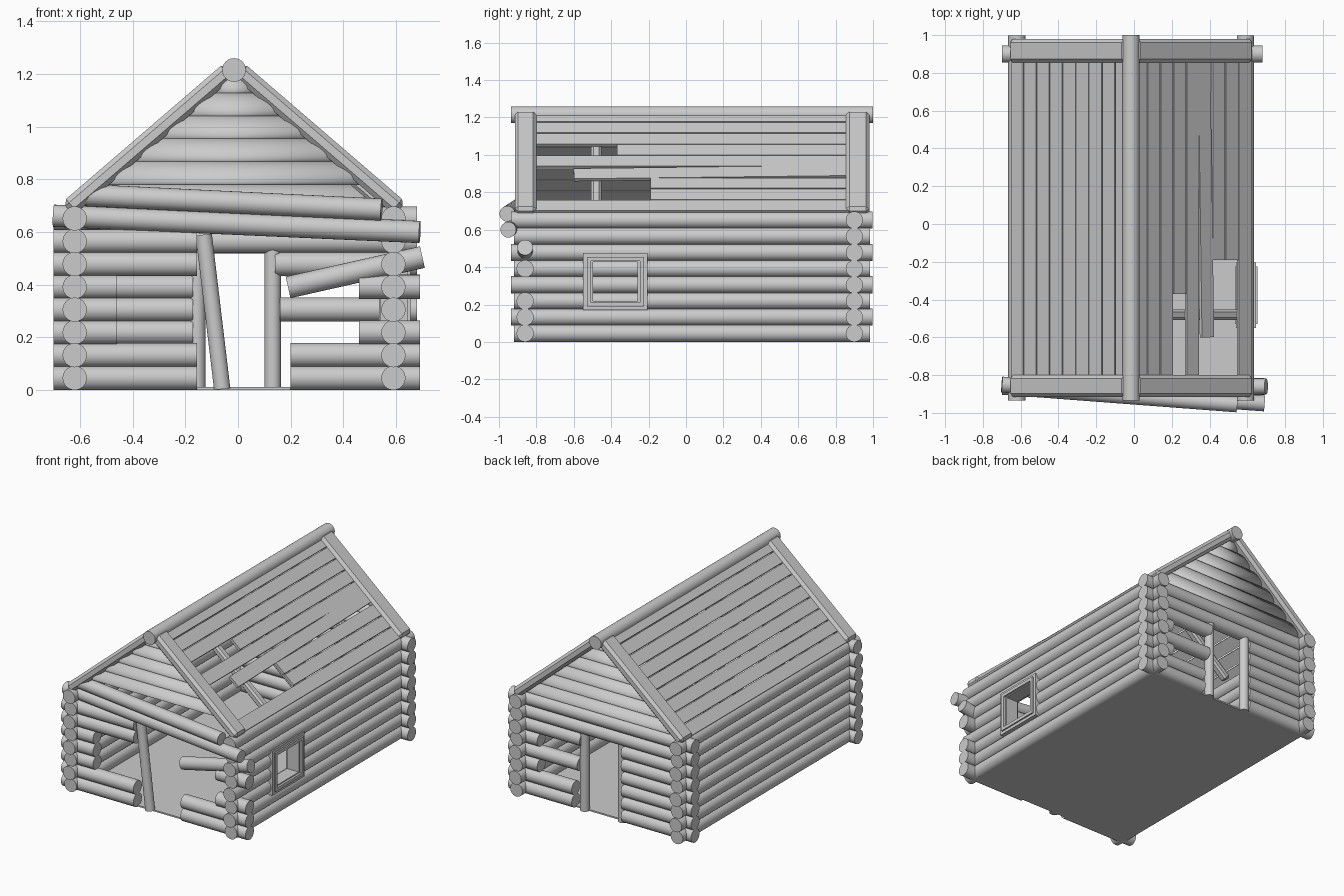
import bpy, bmesh, math
from mathutils import Vector, Matrix

cube = bpy.data.objects.get("Cube")
if cube:
    bpy.data.objects.remove(cube)

wood = bpy.data.materials.new("weathered_grey")
wood.use_nodes = True
GREY = (0.6, 0.6, 0.6, 1)
wood.diffuse_color = GREY
wood.node_tree.nodes["Principled BSDF"].inputs["Base Color"].default_value = GREY

CX = -0.015                   # ridge line
LEFT, RIGHT = 0.59, -0.62     # side wall centres
FRONT, BACK = -0.86, 0.9      # end wall centres
R, PITCH, ROWS = 0.046, 0.0865, 8
SLOPE = 0.86
ANGLE = math.atan(SLOPE)


def finish(name, bm):
    me = bpy.data.meshes.new(name)
    bm.to_mesh(me)
    bm.free()
    me.materials.append(wood)
    ob = bpy.data.objects.new(name, me)
    bpy.context.collection.objects.link(ob)
    return ob


def add_log(bm, p, q, r=R):
    p, q = Vector(p), Vector(q)
    d = q - p
    mat = Matrix.Translation((p + q) / 2) @ d.to_track_quat('Z', 'Y').to_matrix().to_4x4()
    geo = bmesh.ops.create_cone(bm, cap_ends=True, segments=24, radius1=r, radius2=r,
                                depth=d.length, matrix=mat)
    for f in {f for v in geo["verts"] for f in v.link_faces}:
        f.smooth = len(f.verts) == 4


def log(name, p, q, r=R):
    bm = bmesh.new()
    add_log(bm, p, q, r)
    return finish(name, bm)


def box(name, centre, size, rot=None, bevel=0):
    bm = bmesh.new()
    mat = Matrix.Translation(centre) @ (rot or Matrix()) @ Matrix.Diagonal((*size, 1))
    bmesh.ops.create_cube(bm, size=1, matrix=mat)
    if bevel:
        bmesh.ops.bevel(bm, geom=bm.edges[:], offset=bevel, segments=1, affect='EDGES')
    return finish(name, bm)


def row_z(i):
    return 0.046 + PITCH * i


def roof_z(dx):
    return 1.25 - SLOPE * dx


# Floor
box("floor", ((LEFT + RIGHT) / 2, 0.02, 0.006), (LEFT - RIGHT, BACK - FRONT, 0.01))

# Side walls, the left one split around the window
for i in range(ROWS):
    z = row_z(i)
    y0, y1 = -0.92 - 0.015 * (i % 2), 0.985 + 0.012 * (i % 2)
    log("right_wall_log", (RIGHT, y0, z), (RIGHT, y1, z))
    if 2 <= i <= 4:
        log("left_wall_log_front", (LEFT, y0, z), (LEFT, -0.5, z))
        log("left_wall_log_back", (LEFT, -0.25, z), (LEFT, y1, z))
    else:
        log("left_wall_log", (LEFT, y0, z), (LEFT, y1, z))

# Front wall: broken logs either side of the entrance
front_right = [-0.155, -0.155, -0.46, -0.46, -0.46, -0.155, -0.155]
for i, end in enumerate(front_right):
    log("front_wall_log_right", (-0.7, FRONT, row_z(i)), (end, FRONT, row_z(i)))
for i, start in {0: 0.2, 1: 0.2, 2: 0.46, 4: 0.46}.items():
    log("front_wall_log_left", (start, FRONT, row_z(i)), (0.69, FRONT, row_z(i)))
log("slipped_wall_log", (0.19, FRONT, 0.39), (0.7, FRONT, 0.505), 0.042)
log("fallen_lintel", (-0.7, -0.85, 0.662), (0.69, -0.95, 0.6), 0.042)
log("fallen_gable_log", (-0.58, -0.87, 0.74), (0.545, -0.955, 0.685), 0.042)
log("leaning_post", (-0.06, FRONT, 0.004), (-0.13, FRONT, 0.59), 0.031)

# Back wall with doorway and a broken gap
for i in range(ROWS):
    z = row_z(i)
    if i >= 6:
        log("back_wall_log", (-0.7, BACK, z), (0.68, BACK, z))
        continue
    log("back_wall_log_right", (-0.7, BACK, z), (-0.17, BACK, z))
    start = (0.2, 0.2, 0.46, 0.16, 0.46, 0.14)[i]
    log("back_wall_log_left", (start, BACK, z), (0.68, BACK, z))
for x in (-0.155, 0.132):
    log("door_post", (x, BACK, 0), (x, BACK, 0.55), 0.031)


# Gable logs trimmed to the roof pitch
def gable(name, y, first):
    bm = bmesh.new()
    for i in range(first, 14):
        half = (1.2 - row_z(i)) / SLOPE + 0.1
        if half > 0.11:
            add_log(bm, (CX - half, y, row_z(i)), (CX + half, y, row_z(i)))
    for s in (-1, 1):
        bmesh.ops.bisect_plane(bm, geom=bm.verts[:] + bm.edges[:] + bm.faces[:],
                               plane_co=(CX, y, roof_z(0) - 0.05),
                               plane_no=(s * SLOPE, 0, 1), clear_outer=True)
        bmesh.ops.holes_fill(bm, edges=[e for e in bm.edges if e.is_boundary])
    finish(name, bm)


gable("front_gable", FRONT, 9)
gable("back_gable", BACK, 8)

# Ridge
log("ridge_log", (CX, -0.935, 1.215), (CX, 1.0, 1.215), 0.045)


# Sloping roof pieces: s is the side, d0 to d1 the distance out from the ridge
def roof_piece(name, s, d0, d1, y0, y1, thick, lift, bevel=0, twist=0):
    dm = (d0 + d1) / 2
    centre = Vector((CX + s * dm, (y0 + y1) / 2, roof_z(dm)))
    centre += Vector((s * math.sin(ANGLE), 0, math.cos(ANGLE))) * (lift - thick / 2)
    rot = Matrix.Rotation(s * ANGLE, 4, 'Y') @ Matrix.Rotation(twist, 4, 'Z')
    box(name, centre, ((d1 - d0) / math.cos(ANGLE), y1 - y0, thick), rot, bevel)


broken = {3: -0.37, 5: -0.6, 6: -0.19, 7: -0.19}
for s, side in ((-1, "right"), (1, "left")):
    for i in range(9):
        d = 0.02 + 0.069 * i
        y0 = broken.get(i, -0.82) if s > 0 else -0.82
        twist = 0.018 if s > 0 and i == 5 else 0
        roof_piece(side + "_roof_plank", s, d, d + 0.064, y0, 0.87, 0.018, 0, 0, twist)
    for y in (-0.48, -0.13, 0.21, 0.56):
        roof_piece(side + "_rafter", s, 0, 0.6, y - 0.027, y + 0.027, 0.05, -0.019, 0.012)
    for y0, y1 in ((-0.915, -0.8), (0.855, 0.98)):
        roof_piece(side + "_barge_board", s, 0.025, 0.64, y0, y1, 0.065, 0.018, 0.018)


# Stepped window frame
def frame(name, y0, y1, z0, z1, w, x0, x1):
    xm, dx = (x0 + x1) / 2, x1 - x0
    for z in (z0 + w / 2, z1 - w / 2):
        box(name + "_rail", (xm, (y0 + y1) / 2, z), (dx, y1 - y0, w))
    for y in (y0 + w / 2, y1 - w / 2):
        box(name + "_stile", (xm, y, (z0 + z1) / 2), (dx, w, z1 - z0 - 2 * w))


frame("outer_window_frame", -0.55, -0.205, 0.17, 0.475, 0.026, 0.54, 0.645)
frame("middle_window_frame", -0.53, -0.225, 0.19, 0.455, 0.022, 0.535, 0.655)
frame("inner_window_frame", -0.51, -0.245, 0.205, 0.44, 0.014, 0.55, 0.64)
